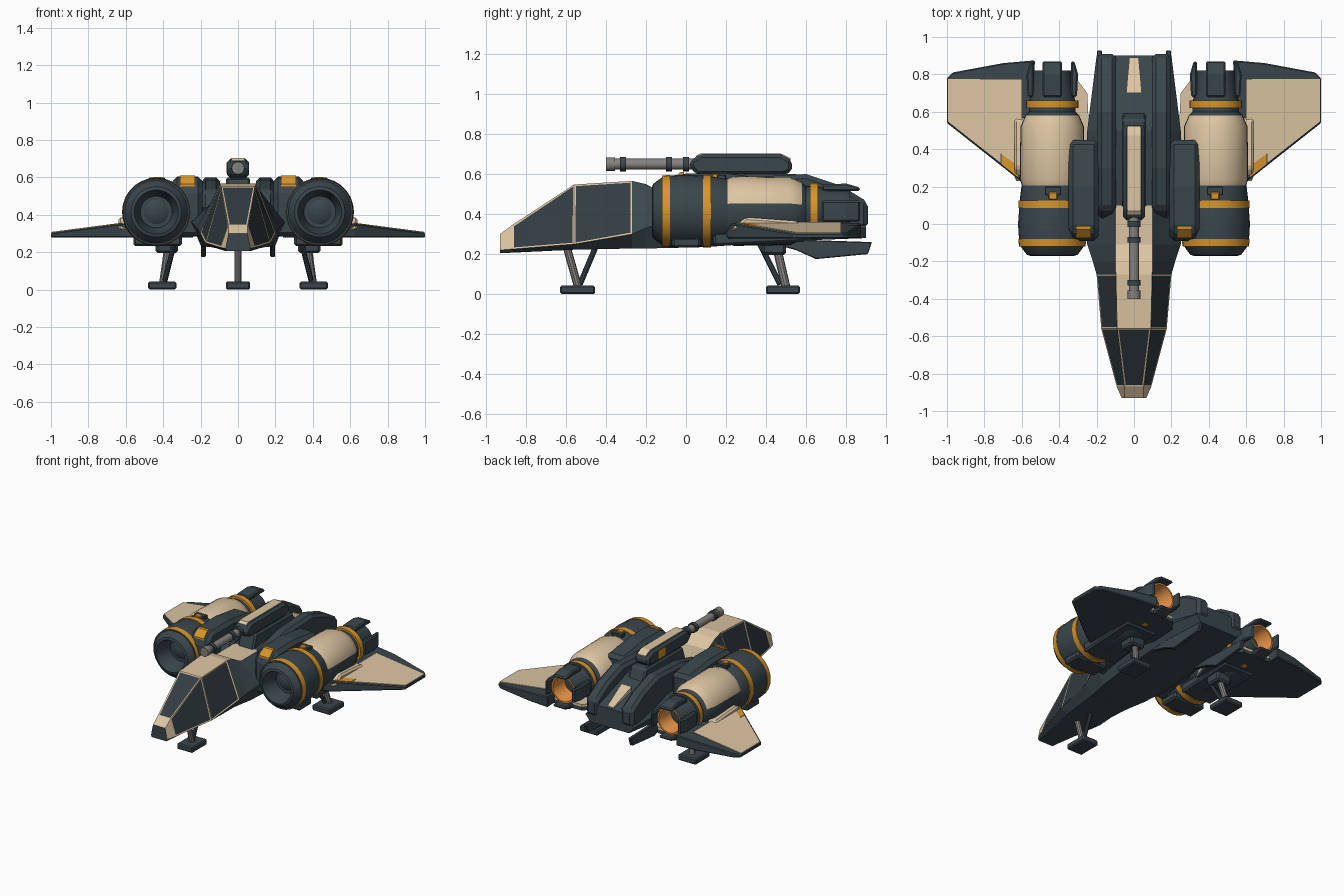
import bpy, bmesh, math
from mathutils import Vector, Matrix

cube = bpy.data.objects.get("Cube")
if cube:
    bpy.data.objects.remove(cube)


def material(name, r, g, b):
    m = bpy.data.materials.new(name)
    m.use_nodes = True
    m.diffuse_color = (r, g, b, 1)
    m.node_tree.nodes["Principled BSDF"].inputs["Base Color"].default_value = (r, g, b, 1)
    return m


DARK = material("slate_hull", .042, .062, .072)
GLASS = material("dark_glass", .032, .046, .054)
SAND = material("sand_panel", .72, .56, .36)
ORANGE = material("orange_marking", .68, .3, .025)
GREY = material("grey_metal", .23, .225, .215)
GLOW = material("exhaust_glow", .8, .29, .06)
ENGINE = Vector((.437, 0, .415))


def finish(name, bm, mats, mirror=False, bevel=0, smooth=False):
    bmesh.ops.recalc_face_normals(bm, faces=bm.faces)
    me = bpy.data.meshes.new(name)
    bm.to_mesh(me)
    bm.free()
    ob = bpy.data.objects.new(name, me)
    bpy.context.collection.objects.link(ob)
    for m in mats:
        me.materials.append(m)
    if smooth:
        bpy.ops.object.select_all(action='DESELECT')
        ob.select_set(True)
        bpy.context.view_layer.objects.active = ob
        bpy.ops.object.shade_smooth_by_angle(angle=math.radians(28))
    if bevel:
        b = ob.modifiers.new("chamfer", 'BEVEL')
        b.width, b.segments, b.limit_method = bevel, 1, 'ANGLE'
    if mirror:
        ob.modifiers.new("mirror", 'MIRROR')
    return ob


def skin(bm, low, high):
    """Close two matching outlines into a solid."""
    a = [bm.verts.new(p) for p in low]
    b = [bm.verts.new(p) for p in high]
    bm.faces.new(a)
    bm.faces.new(b)
    for i in range(len(a)):
        j = (i + 1) % len(a)
        bm.faces.new((a[i], a[j], b[j], b[i]))


def side_prism(name, pts, x0, x1, mat, mirror=False, bevel=0):
    bm = bmesh.new()
    skin(bm, [(x0, y, z) for y, z in pts], [(x1, y, z) for y, z in pts])
    return finish(name, bm, [mat], mirror, bevel)


def box(name, x, y, z, mat, mirror=False, bevel=0):
    pts = [(y[0], z[0]), (y[1], z[0]), (y[1], z[1]), (y[0], z[1])]
    return side_prism(name, pts, x[0], x[1], mat, mirror, bevel)


def plate(name, pts, bottom, top, mat, bevel=0):
    """Mirrored plan outline whose bottom and top heights depend on x."""
    bm = bmesh.new()
    skin(bm, [(x, y, bottom(x)) for x, y in pts], [(x, y, top(x)) for x, y in pts])
    return finish(name, bm, [mat], True, bevel)


def strut(name, a, b, r, mat, mirror=False, sides=10):
    a, b = Vector(a), Vector(b)
    bm = bmesh.new()
    rot = (b - a).to_track_quat('Z', 'Y').to_matrix().to_4x4()
    bmesh.ops.create_cone(bm, cap_ends=True, segments=sides, radius1=r, radius2=r,
                          depth=(b - a).length, matrix=Matrix.Translation((a + b) / 2) @ rot)
    return finish(name, bm, [mat], mirror, 0, True)


def revolve(name, profile, mats, rule, sides=28):
    """Spin a (y, radius) profile round the engine axis; rule gives material index."""
    bm = bmesh.new()
    rings = []
    for y, r in profile:
        turn = [2 * math.pi * i / sides for i in range(sides)]
        rings.append([bm.verts.new(ENGINE + Vector((r * math.cos(t), y, r * math.sin(t)))) for t in turn])
    for a, b in zip(rings, rings[1:]):
        for i in range(sides):
            j = (i + 1) % sides
            f = bm.faces.new((a[i], a[j], b[j], b[i]))
            c = f.calc_center_median()
            f.material_index = rule(c.y, c.z, (c - ENGINE - Vector((0, c.y, 0))).length)
    bmesh.ops.remove_doubles(bm, verts=bm.verts, dist=1e-5)
    return finish(name, bm, mats, True, 0, True)


# Fuselage: half sections as y, top, chine and keel points
sections = [
    (-.93, (.05, .30), (.066, .22), (.06, .205)),
    (-.87, (.052, .345), (.092, .225), (.07, .207)),
    (-.56, (.09, .548), (.175, .25), (.12, .222)),
    (-.27, (.097, .566), (.2, .30), (.15, .228)),
    (-.20, (.1, .55), (.22, .33), (.16, .228)),
    (-.11, (.1, .5), (.25, .36), (.18, .23)),
    (.10, (.1, .5), (.25, .38), (.2, .235)),
    (.50, (.1, .55), (.25, .36), (.2, .265)),
    (.90, (.1, .42), (.2, .33), (.16, .28))]
bm = bmesh.new()
rings = []
for y, *half in sections:
    ring = [(x, z) for x, z in half] + [(-x, z) for x, z in reversed(half)]
    rings.append([bm.verts.new((x, y, z)) for x, z in ring])
bm.faces.new(rings[0])
bm.faces.new(rings[-1])
panes = []
for s, (a, b) in enumerate(zip(rings, rings[1:])):
    for j in range(6):
        k = (j + 1) % 6
        f = bm.faces.new((a[j], a[k], b[k], b[j]))
        upper = j in (0, 4)
        if (j == 5 and s < 6) or (upper and s < 3):
            f.material_index = 1
        if (j == 5 and s == 1) or (upper and s in (1, 2)):
            panes.append(f)
bmesh.ops.recalc_face_normals(bm, faces=bm.faces)
bmesh.ops.inset_individual(bm, faces=panes, thickness=.012, depth=-.002)
for f in panes:
    f.material_index = 2
finish("fuselage", bm, [DARK, SAND, GLASS])

# Spine rails, tail plate, shoulders and ventral fins
side_prism("spine_rails", [(.02, .42), (.08, .53), (.3, .585), (.6, .6), (.78, .54), (.91, .46),
           (.91, .33), (.7, .3)], .095, .195, DARK, True, .022)
bm = bmesh.new()
tail = [(.025, .89, .432), (-.025, .89, .432), (-.042, .7, .52), (.042, .7, .52)]
skin(bm, [(x, y, z - .05) for x, y, z in tail], tail)
finish("tail_plate", bm, [SAND])
side_prism("shoulder_blocks", [(-.09, .28), (-.09, .54), (-.03, .602), (.2, .605), (.45, .57), (.45, .35)],
           .19, .35, DARK, True, .025)
side_prism("shoulder_markings", [(-.075, .55), (-.075, .565), (-.03, .609), (-.01, .611), (-.01, .58)],
           .23, .31, ORANGE, True)
side_prism("ventral_fins", [(.33, .28), (.93, .26), (.91, .2), (.65, .175), (.55, .22)],
           .172, .198, DARK, True, .004)

# Dorsal cannon
side_prism("cannon_pedestal", [(.08, .48), (.12, .6), (.56, .6), (.6, .5)], -.065, .065, DARK, False, .012)
side_prism("cannon_housing", [(.02, .63), (.02, .665), (.07, .70), (.47, .70), (.53, .67), (.53, .61),
           (.48, .595), (.06, .595)], -.058, .058, DARK, False, .018)
side_prism("cannon_top_panel", [(.05, .675), (.05, .69), (.07, .704), (.472, .704), (.525, .678), (.52, .66)],
           -.034, .034, SAND)
box("cannon_marking", (-.062, -.055), (.33, .41), (.62, .68), ORANGE)
strut("cannon_barrel", (0, -.38, .65), (0, .04, .65), .027, GREY, sides=16)
strut("cannon_muzzle", (0, -.4, .65), (0, -.355, .65), .034, GREY, sides=16)
for i, y in enumerate((-.315, -.085, 0)):
    strut(f"barrel_band_{i + 1}", (0, y - .015, .65), (0, y + .015, .65), .036, DARK, sides=16)

# Engine nacelles
intake = [(-.09, 0), (-.05, .065), (-.05, .085), (-.15, .11), (-.17, .118), (-.165, .135), (-.13, .162),
          (-.12, .168), (-.12, .178), (-.08, .181), (-.08, .178), (0, .183), (.085, .177), (.085, .181),
          (.125, .181), (.125, .174), (.2, .165), (.24, .15), (.24, 0)]
revolve("engine_intakes", intake, [DARK, ORANGE],
        lambda y, z, r: int(r > .172 and (-.121 < y < -.079 or .084 < y < .126)))
body = [(.2, 0), (.2, .16), (.24, .174), (.52, .17), (.58, .144), (.6, .125), (.62, .125), (.62, .14),
        (.66, .14), (.66, .122), (.7, .112), (.82, .1), (.82, .088), (.70, .07), (.70, 0)]


def body_colour(y, z, r):
    if .62 <= y <= .66 and r > .12:
        return 2
    if y > .7 and .072 < r < .098:
        return 3
    return 1 if y < .58 and z > .45 and r > .14 else 0


revolve("engine_bodies", body, [DARK, SAND, ORANGE, GLOW], body_colour)
for i in range(4):
    bm = bmesh.new()
    outline = [(.68, .1), (.68, .132), (.8, .138), (.87, .118), (.87, .1)]
    skin(bm, [(-.052, y, r) for y, r in outline], [(.052, y, r) for y, r in outline])
    bm.transform(Matrix.Translation(ENGINE) @ Matrix.Rotation(i * math.pi / 2, 4, 'Y'))
    finish(f"nozzle_petals_{i + 1}", bm, [DARK], True, .008)
box("nacelle_clips", (.41, .456), (.13, .17), (.57, .603), ORANGE, True, .004)
box("clip_brackets", (.39, .476), (.155, .2), (.55, .598), DARK, True, .004)
box("front_nacelle_keels", (.3, .56), (-.07, .075), (.232, .285), DARK, True, .012)
side_prism("rear_nacelle_keels", [(.135, .24), (.6, .262), (.6, .31), (.135, .31)], .3, .56, DARK, True, .012)


# Wings: dark core with coloured skins on top
def wing_top(x):
    return .355 - .13 * max(x - .6, 0)


def wing_skin(x):
    return wing_top(x) + .005


def wing_low(x):
    return .277


plate("wings", [(.55, .2), (.62, .24), (1, .54), (1, .78), (.97, .81), (.7, .86), (.53, .875)],
      wing_low, wing_top, DARK, .006)
plate("wing_panels", [(.6, .3), (.62, .31), (.713, .378), (.713, .327), (.997, .55), (.997, .775), (.6, .775)],
      wing_top, wing_skin, SAND)
plate("wing_markings", [(.62, .25), (.709, .32), (.709, .375), (.62, .31)], wing_top, wing_skin, ORANGE)
root = [(.24, .5), (.25, .7), (.31, .78), (.61, .79), (.61, .3), (.3, .3)]
plate("wing_root_floors", root, wing_low, lambda x: .305, DARK)
plate("wing_root_panels", root, lambda x: .305, lambda x: .322, SAND)
side_prism("wing_root_fairings", [(.22, .32), (.3, .385), (.56, .365), (.58, .32)], .56, .64, SAND, True, .012)

# Landing gear
box("front_foot", (-.065, .065), (-.63, -.455), (0, .043), DARK, False, .008)
strut("front_leg", (0, -.595, .23), (0, -.54, .035), .02, GREY)
strut("front_brace", (0, -.45, .24), (0, -.53, .05), .014, DARK)
box("rear_feet", (.33, .48), (.4, .57), (0, .043), DARK, True, .008)
strut("rear_legs", (.37, .45, .25), (.4, .5, .035), .022, GREY, True)
strut("rear_braces", (.34, .37, .25), (.39, .47, .05), .014, DARK, True)
box("rear_leg_mounts", (.32, .44), (.38, .5), (.195, .27), DARK, True, .012)
